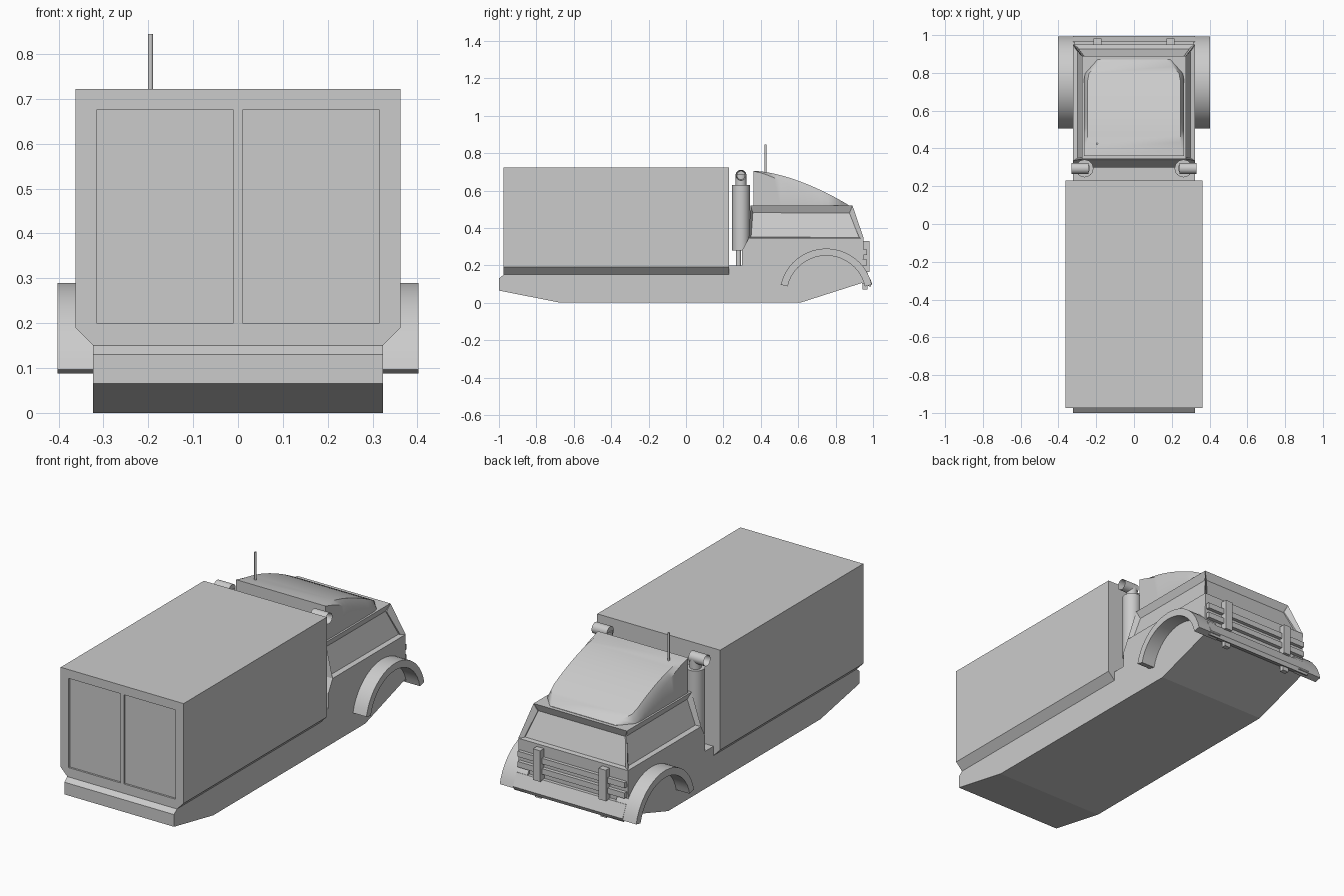
import bpy, bmesh, math
from mathutils import Vector

old = bpy.data.objects.get("Cube")
if old:
    bpy.data.objects.remove(old)

grey = bpy.data.materials.new("plain grey")
grey.use_nodes = True
grey.diffuse_color = (0.6, 0.6, 0.6, 1)
grey.node_tree.nodes["Principled BSDF"].inputs["Base Color"].default_value = (0.6, 0.6, 0.6, 1)


def finish(name, bm, smooth=False):
    bmesh.ops.recalc_face_normals(bm, faces=bm.faces)
    mesh = bpy.data.meshes.new(name)
    bm.to_mesh(mesh)
    bm.free()
    mesh.materials.append(grey)
    ob = bpy.data.objects.new(name, mesh)
    bpy.context.collection.objects.link(ob)
    if smooth:
        bpy.ops.object.select_all(action='DESELECT')
        ob.select_set(True)
        bpy.context.view_layer.objects.active = ob
        bpy.ops.object.shade_smooth_by_angle(angle=math.radians(35))
    return ob


def loft(bm, rings):
    """Skin a list of equal point rings and cap both ends."""
    rows = [[bm.verts.new(p) for p in ring] for ring in rings]
    n = len(rows[0])
    for a, b in zip(rows, rows[1:]):
        for i in range(n):
            j = (i + 1) % n
            bm.faces.new((a[i], a[j], b[j], b[i]))
    bm.faces.new(rows[0])
    bm.faces.new(rows[-1])


def extrude_x(name, profile, x0, x1, smooth=False):
    bm = bmesh.new()
    loft(bm, [[(x, y, z) for y, z in profile] for x in (x0, x1)])
    return finish(name, bm, smooth)


def box(name, x0, x1, y0, y1, z0, z1):
    return extrude_x(name, [(y0, z0), (y1, z0), (y1, z1), (y0, z1)], x0, x1)


def tube(name, start, end, radius, hollow=False):
    """Round bar between two points, with an optional open far end."""
    start, end = Vector(start), Vector(end)
    axis = end - start
    bm = bmesh.new()
    bmesh.ops.create_cone(bm, cap_ends=True, segments=24, radius1=radius,
                          radius2=radius, depth=axis.length)
    if hollow:
        cap = [f for f in bm.faces if f.normal.z > 0.9]
        bmesh.ops.inset_region(bm, faces=cap, thickness=radius * 0.25)
        bmesh.ops.translate(bm, verts=cap[0].verts, vec=(0, 0, -axis.length * 0.6))
    turn = axis.to_track_quat('Z', 'Y').to_matrix()
    bmesh.ops.rotate(bm, verts=bm.verts, matrix=turn)
    bmesh.ops.translate(bm, verts=bm.verts, vec=(start + end) / 2)
    return finish(name, bm, True)


# Hull and lower cab
extrude_x("hull", [(-1, .065), (-.67, 0), (.61, 0), (.945, .107), (.95, .345),
                   (.335, .345), (.30, .28), (.30, .2), (.23, .2), (.23, .15),
                   (-.975, .15), (-1, .13)], -.323, .323)

# Cargo box with chamfered lower sides
section = [(-.323, .15), (.323, .15), (.362, .19), (.362, .722), (-.362, .722), (-.362, .19)]
bm = bmesh.new()
loft(bm, [[(x, y, z) for x, z in section] for y in (-.965, .23)])
finish("cargo_box", bm)

# Rear wall plate framing two recessed doors
for name, x0, x1, z0, z1 in (("left_wall_edge", .315, .362, .19, .722),
                             ("right_wall_edge", -.362, -.315, .19, .722),
                             ("door_divider", -.01, .01, .2, .675),
                             ("door_header", -.315, .315, .675, .722)):
    box(name, x0, x1, -.975, -.965, z0, z1)
bm = bmesh.new()
sill = [(-.323, .15), (.323, .15), (.362, .19), (.315, .2), (-.315, .2), (-.362, .19)]
loft(bm, [[(x, y, z) for x, z in sill] for y in (-.975, -.965)])
finish("door_sill", bm)

# Upper cab with recessed side windows and windscreen
bm = bmesh.new()
loft(bm, [[(-.323, .335, .345), (.323, .335, .345), (.323, .95, .345), (-.323, .95, .345)],
          [(-.275, .345, .52), (.275, .345, .52), (.275, .89, .52), (-.275, .89, .52)]])
bmesh.ops.recalc_face_normals(bm, faces=bm.faces)
panes = [f for f in bm.faces if abs(f.normal.x) > .7 or f.normal.y > .7]
bmesh.ops.inset_individual(bm, faces=panes, thickness=.018)
for pane in panes:
    inward = pane.normal * -.022
    for v in pane.verts:
        v.co += inward
        if v.co.z > .45:
            v.co.z -= .02
finish("upper_cab", bm)

# Curved roof fairing with rounded-off shoulders and cut front corners
bm = bmesh.new()
rings = []
STEPS = 14
for i in range(STEPS + 1):
    t = i / STEPS
    y = .36 + .51 * t
    crown = .522 + .183 * (1 - t ** 1.65)
    edge = max(.521, crown - .04 * min(1, t * 2.5))
    half = .265 - max(0, y - .79) * .9
    rings.append([(-half, y, .515), (-half, y, edge), (-half + .02, y, crown),
                  (half - .02, y, crown), (half, y, edge), (half, y, .515)])
loft(bm, rings)
finish("roof_fairing", bm, True)

# Aerial
tube("aerial", (-.195, .425, .66), (-.195, .425, .845), .006)

# Front bumper, rails and grille step
extrude_x("front_bumper", [(.94, .105), (.985, .085), (.995, .105), (.965, .17), (.94, .17)],
          -.323, .323)
for name, z in (("lower_rail", .20), ("upper_rail", .255)):
    box(name, -.315, .315, .94, .967, z, z + .03)

arch = [(.75 + r * math.cos(a), .04 + r * math.sin(a))
        for r, order in ((.25, 1), (.212, -1))
        for a in [math.radians(13 + 154 * k / 20) for k in range(21)][::order]]

for side, s in (("left", 1), ("right", -1)):
    # Wheel arches
    extrude_x(side + "_wheel_arch", arch, s * .26, s * .402, True)
    # Bull bar posts and tow hooks
    box(side + "_bar_post", s * .172, s * .215, .945, .982, .165, .33)
    box(side + "_tow_hook", s * .175, s * .21, .945, .97, .07, .11)
    # Exhaust stacks with outward elbows
    x, y = s * .262, .294
    tube(side + "_exhaust_feed", (x, y - .013, .19), (x, y - .013, .3), .014)
    tube(side + "_exhaust_stack", (x, y, .28), (x, y, .63), .047)
    tube(side + "_exhaust_neck", (x, y, .62), (x, y, .685), .029)
    tube(side + "_exhaust_elbow", (x - s * .022, y, .682), (s * .33, y, .682), .029, True)
